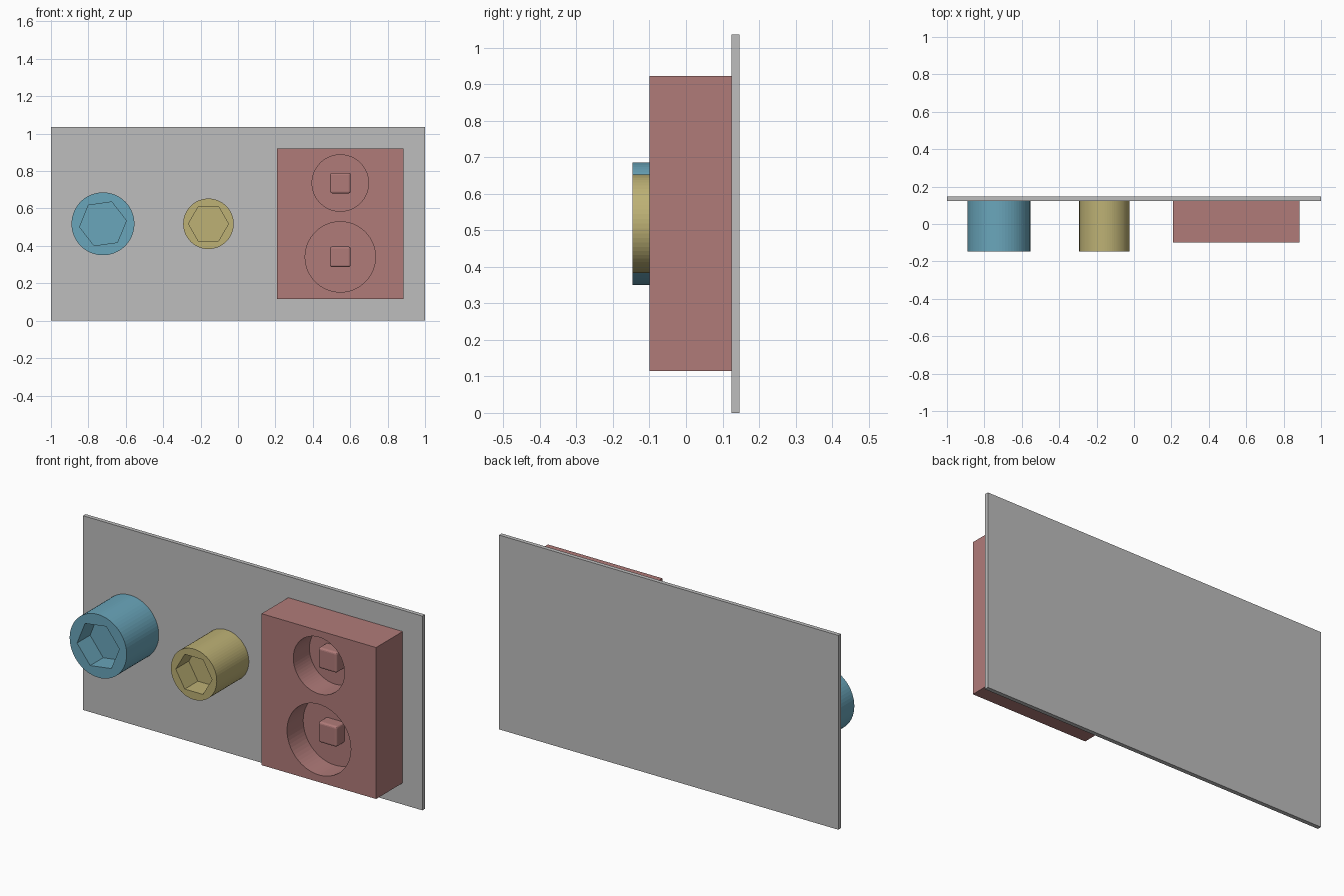
import bpy, math
from mathutils import Matrix

if "Cube" in bpy.data.objects:
    bpy.data.objects.remove(bpy.data.objects["Cube"])


def material(name, srgb):
    m = bpy.data.materials.new(name)
    lin = [((c / 255 + 0.055) / 1.055) ** 2.4 for c in srgb]
    m.diffuse_color = (*lin, 1)
    m.use_nodes = True
    m.node_tree.nodes["Principled BSDF"].inputs["Base Color"].default_value = m.diffuse_color
    return m


GREY = material("panel grey", (190, 190, 190))
BLUE = material("dusty blue", (106, 166, 187))
YELLOW = material("straw yellow", (189, 177, 117))
RED = material("dusty red", (176, 123, 121))

PANEL_FRONT = 0.124


def box(name, x, y, z, mat):
    """Box from (min, max) ranges."""
    bpy.ops.mesh.primitive_cube_add(size=1)
    ob = bpy.context.object
    ob.name = name
    size = [b - a for a, b in (x, y, z)]
    mid = [(a + b) / 2 for a, b in (x, y, z)]
    ob.data.transform(Matrix.Translation(mid) @ Matrix.Diagonal((*size, 1)))
    ob.data.materials.append(mat)
    return ob


def prism(name, x, z, r, y0, y1, sides, mat, angle=0):
    """Regular prism along y; angle places the first corner in the front view."""
    bpy.ops.mesh.primitive_cylinder_add(vertices=sides, radius=r, depth=y1 - y0)
    ob = bpy.context.object
    ob.name = name
    # primitive's first corner points along +y, which becomes +z when stood up
    spin = Matrix.Rotation(math.radians(90 - angle), 4, 'Y')
    stand = Matrix.Rotation(math.radians(90), 4, 'X')
    ob.data.transform(Matrix.Translation((x, (y0 + y1) / 2, z)) @ spin @ stand)
    ob.data.materials.append(mat)
    return ob


def cut(ob, cutter):
    cutter.hide_render = True
    cutter.hide_set(True)
    mod = ob.modifiers.new("recess", 'BOOLEAN')
    mod.operation = 'DIFFERENCE'
    mod.solver = 'EXACT'
    mod.object = cutter


# Back panel
box("back_panel", (-1, 1), (PANEL_FRONT, 0.146), (0, 1.035), GREY)

# Round sockets with hexagonal recesses
for name, x, r, hex_r, angle, mat in (
        ("large_socket", -0.722, 0.168, 0.126, 8, BLUE),
        ("small_socket", -0.158, 0.135, 0.107, 0, YELLOW)):
    socket = prism(name, x, 0.518, r, -0.146, PANEL_FRONT, 64, mat)
    cut(socket, prism(name + "_cutter", x, 0.518, hex_r, -0.2, -0.036, 6, mat, angle))

# Block with two round recesses, each holding a softened square peg
FLOOR = 0.036
block = box("recess_block", (0.209, 0.884), (-0.1, PANEL_FRONT), (0.115, 0.922), RED)
for name, z, r in (("upper", 0.736, 0.151), ("lower", 0.341, 0.188)):
    cut(block, prism(name + "_recess_cutter", 0.547, z, r, -0.2, FLOOR, 64, RED))
for name, z in (("upper", 0.736), ("lower", 0.341)):
    peg = box(name + "_peg", (0.492, 0.602), (-0.03, FLOOR + 0.03), (z - 0.055, z + 0.055), RED)
    bev = peg.modifiers.new("soft edges", 'BEVEL')
    bev.width = 0.011
    bev.segments = 3
